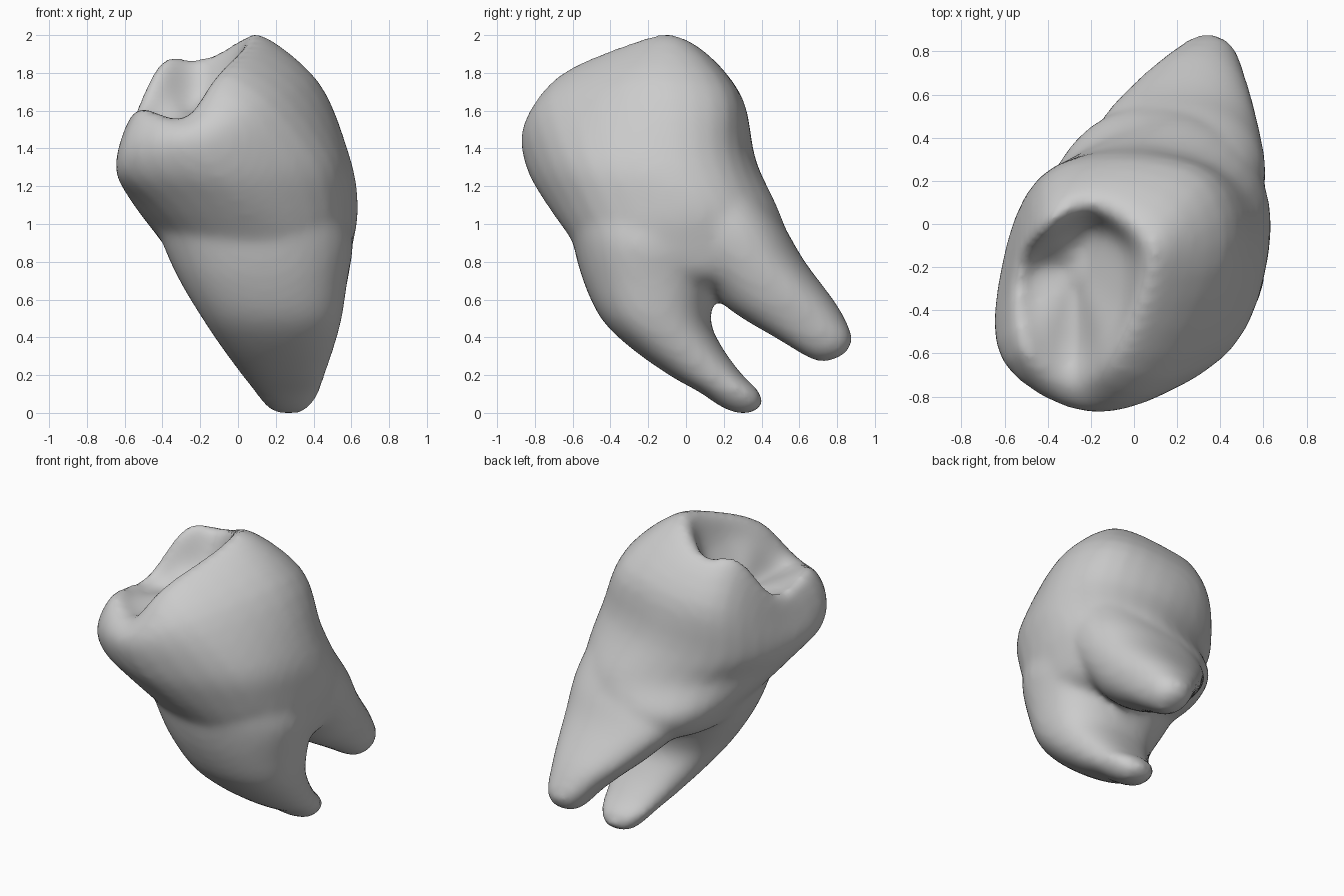
import bpy, bmesh
from math import cos, sin, tau
from mathutils import Vector

if "Cube" in bpy.data.objects:
    bpy.data.objects.remove(bpy.data.objects["Cube"])

N = 32  # points around each ring


def spline(a, b, c, d, t):
    return 0.5 * (2 * b + (c - a) * t + (2 * a - 5 * b + 4 * c - d) * t * t
                  + (3 * b - a - 3 * c + d) * t ** 3)


def oval(x0, x1, y0, y1, z, power=0.88):
    """Slightly squared oval filling a bounding box at height z."""
    pts = []
    for i in range(N):
        c, s = cos(tau * i / N), sin(tau * i / N)
        sx = abs(c) ** power * (1 if c > 0 else -1)
        sy = abs(s) ** power * (1 if s > 0 else -1)
        pts.append(Vector(((x0 + x1) / 2 + (x1 - x0) / 2 * sx,
                           (y0 + y1) / 2 + (y1 - y0) / 2 * sy, z)))
    return pts


def loop(*ctrl):
    """Smooth closed ring through 8 points, counter-clockwise from +x."""
    p = [Vector(v) for v in ctrl]
    return [spline(p[k - 1], p[k], p[(k + 1) % 8], p[(k + 2) % 8], j / 4)
            for k in range(8) for j in range(4)]


def loft(bm, rings, steps=4):
    """Closed skin through rings listed bottom to top."""
    last = len(rings) - 1
    full = []
    for k in range(last):
        q = [rings[max(0, min(last, k + o))] for o in (-1, 0, 1, 2)]
        for j in range(steps):
            full.append([spline(q[0][i], q[1][i], q[2][i], q[3][i], j / steps)
                         for i in range(N)])
    full.append(rings[-1])
    rows = [[bm.verts.new(p) for p in r] for r in full]
    for a, b in zip(rows, rows[1:]):
        for i in range(N):
            j = (i + 1) % N
            bm.faces.new((a[i], a[j], b[j], b[i]))
    for row, rev in ((rows[0], True), (rows[-1], False)):
        mid = bm.verts.new(sum((v.co for v in row), Vector()) / N)
        for i in range(N):
            tri = (row[i], row[(i + 1) % N], mid)
            bm.faces.new(tri[::-1] if rev else tri)


bm = bmesh.new()

# Crown: neck, belly, shoulder, cusp rim, and the chewing basin inside the rim
neck = loop((.635, -.03, 1.1), (.52, .32, 1.1), (.17, .48, 1.1), (-.31, .29, 1.1),
            (-.55, -.15, 1.1), (-.42, -.58, 1.1), (.02, -.735, 1.1), (.48, -.52, 1.1))
belly = loop((.59, -.15, 1.36), (.46, .22, 1.38), (.02, .37, 1.34), (-.43, .22, 1.28),
             (-.615, -.2, 1.25), (-.59, -.62, 1.26), (-.13, -.84, 1.28), (.4, -.63, 1.34))
shoulder = loop((.41, -.2, 1.76), (.33, .2, 1.72), (-.1, .3, 1.66), (-.43, .2, 1.6),
                (-.59, -.2, 1.42), (-.6, -.64, 1.43), (-.22, -.87, 1.47), (.15, -.72, 1.65))
rim = loop((.08, -.28, 1.965), (.07, -.06, 2.005), (-.18, .1, 1.88), (-.4, .01, 1.87),
           (-.54, -.2, 1.58), (-.52, -.58, 1.61), (-.28, -.75, 1.56), (-.09, -.66, 1.79))
basin = loop((-.06, -.35, 1.76), (-.06, -.12, 1.76), (-.2, -.02, 1.66), (-.36, -.09, 1.65),
             (-.45, -.22, 1.54), (-.43, -.48, 1.57), (-.27, -.58, 1.54), (-.15, -.5, 1.69))
pit = Vector((-.27, -.2, 1.54))
floor = [pit.lerp(p, 0.3) for p in basin]

loft(bm, [oval(-.05, .45, -.2, .3, .66), oval(-.28, .56, -.5, .5, .74),
          oval(-.4, .61, -.595, .545, .9), neck, belly, shoulder, rim, basin, floor])

# Front root
loft(bm, [oval(*r) for r in (
    (.2, .33, .26, .35, .0), (.15, .38, .18, .4, .035), (.09, .43, .07, .39, .11),
    (.02, .46, -.09, .3, .2), (-.09, .51, -.3, .19, .35), (-.19, .55, -.45, .13, .5),
    (-.31, .58, -.545, .18, .7), (-.4, .61, -.6, .25, .9), (-.44, .57, -.64, .25, 1.08))])

# Back root
loft(bm, [oval(*r) for r in (
    (.3, .4, .68, .77, .275), (.24, .46, .6, .85, .32), (.18, .5, .47, .88, .4),
    (.08, .53, .3, .84, .5), (-.03, .56, .17, .78, .6), (-.2, .6, 0, .63, .8),
    (-.2, .61, -.1, .53, .97), (-.15, .58, -.15, .43, 1.12))])

mesh = bpy.data.meshes.new("molar_tooth")
bm.to_mesh(mesh)
bm.free()
tooth = bpy.data.objects.new("molar_tooth", mesh)
bpy.context.collection.objects.link(tooth)

# Fuse crown and roots into one skin and soften the joins
fuse = tooth.modifiers.new("fuse", 'REMESH')
fuse.mode = 'VOXEL'
fuse.voxel_size = 0.025
fuse.use_smooth_shade = True
soften = tooth.modifiers.new("soften", 'SMOOTH')
soften.factor = 0.5
soften.iterations = 12
